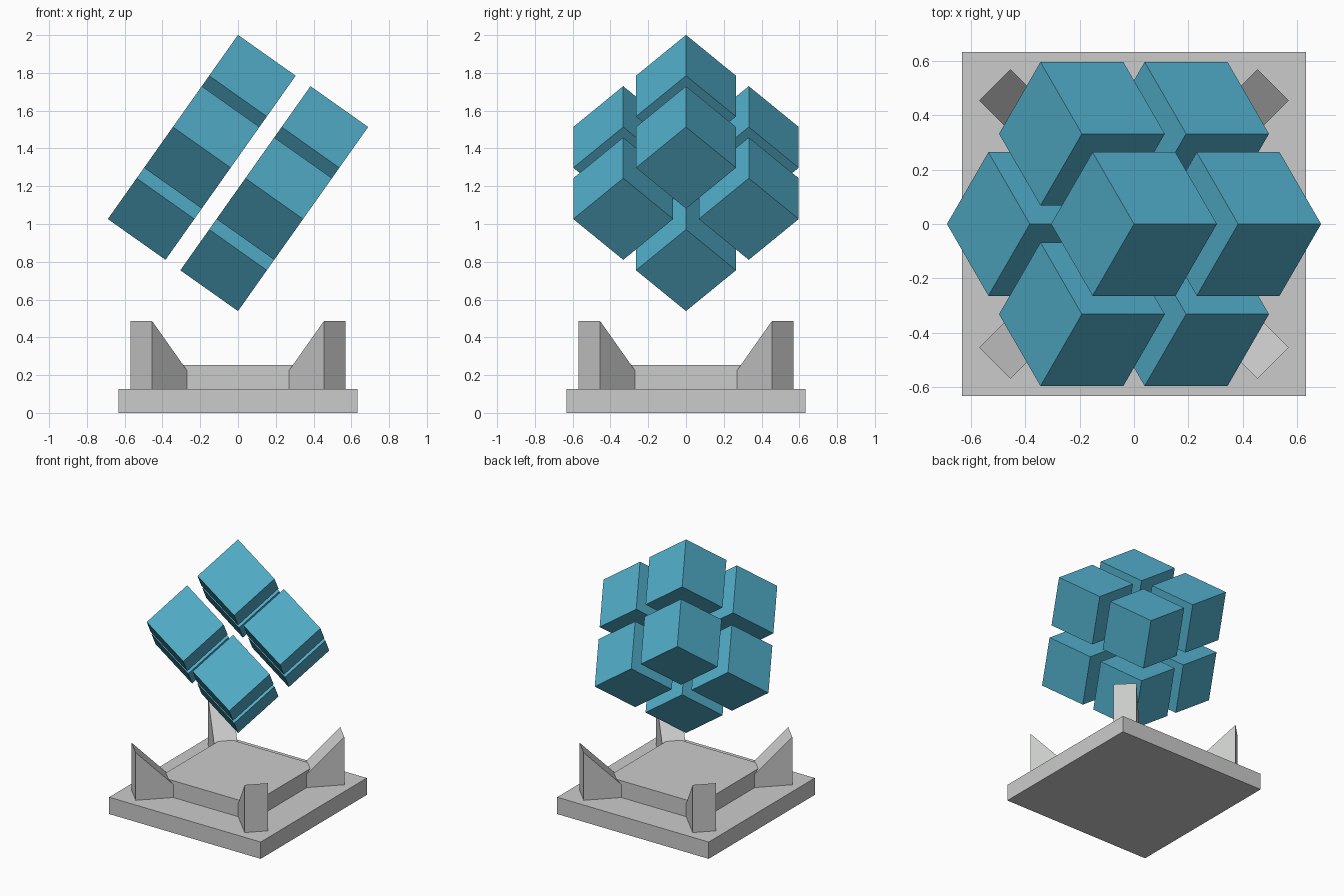
import bpy
import bmesh
import math
from mathutils import Matrix, Vector

old = bpy.data.objects.get("Cube")
if old:
    bpy.data.objects.remove(old, do_unlink=True)


def make_material(name, color):
    mat = bpy.data.materials.new(name)
    mat.use_nodes = True
    mat.diffuse_color = (*color, 1)
    mat.node_tree.nodes["Principled BSDF"].inputs["Base Color"].default_value = (*color, 1)
    return mat


def add_object(name, bm, mat):
    bmesh.ops.recalc_face_normals(bm, faces=bm.faces[:])
    mesh = bpy.data.meshes.new(name)
    bm.to_mesh(mesh)
    bm.free()
    mesh.materials.append(mat)
    obj = bpy.data.objects.new(name, mesh)
    bpy.context.collection.objects.link(obj)
    return obj


def add_box(name, size, center, mat, rotation=Matrix.Identity(4)):
    bm = bmesh.new()
    bmesh.ops.create_cube(bm, size=1)
    place = Matrix.Translation(center) @ rotation @ Matrix.Diagonal((*size, 1))
    bmesh.ops.transform(bm, matrix=place, verts=bm.verts[:])
    return add_object(name, bm, mat)


grey = make_material("light grey", (0.59, 0.60, 0.59))
blue = make_material("sky blue", (0.085, 0.43, 0.60))

# Stepped base
BASE_TOP = 0.127
add_box("base_plate", (1.266, 1.266, BASE_TOP), (0, 0, BASE_TOP / 2), grey)
add_box("raised_platform", (0.77, 0.77, 0.127), (0, 0, BASE_TOP + 0.0635), grey)

# Sloped corner brackets, running in under the platform
profile = [(0.725, BASE_TOP), (0.725, 0.487), (0.37, 0.132), (0.37, BASE_TOP)]
for i, corner in enumerate(("back_left", "back_right", "front_right", "front_left")):
    bm = bmesh.new()
    face = bm.faces.new([bm.verts.new((r, -0.081, z)) for r, z in profile])
    side = bmesh.ops.extrude_face_region(bm, geom=[face])
    moved = [v for v in side["geom"] if isinstance(v, bmesh.types.BMVert)]
    bmesh.ops.translate(bm, vec=(0, 0.162, 0), verts=moved)
    turn = Matrix.Rotation(math.radians(45 + 90 * i), 4, "Z")
    bmesh.ops.transform(bm, matrix=turn, verts=bm.verts[:])
    add_object(corner + "_bracket", bm, grey)

# Eight separated blocks, balanced with the body diagonal upright
tilt = Vector((1, 1, 1)).rotation_difference(Vector((0, 0, 1))).to_matrix().to_4x4()
a = tilt @ Vector((1, 0, 0))
spin = Matrix.Rotation(math.pi - math.atan2(a.y, a.x), 4, "Z") @ tilt
BLOCK, OFFSET = 0.374, 0.235
for x in (-1, 1):
    for y in (-1, 1):
        for z in (-1, 1):
            center = Vector((0, 0, 1.27)) + spin @ (Vector((x, y, z)) * OFFSET)
            add_box("floating_block", (BLOCK,) * 3, center, blue, spin)
